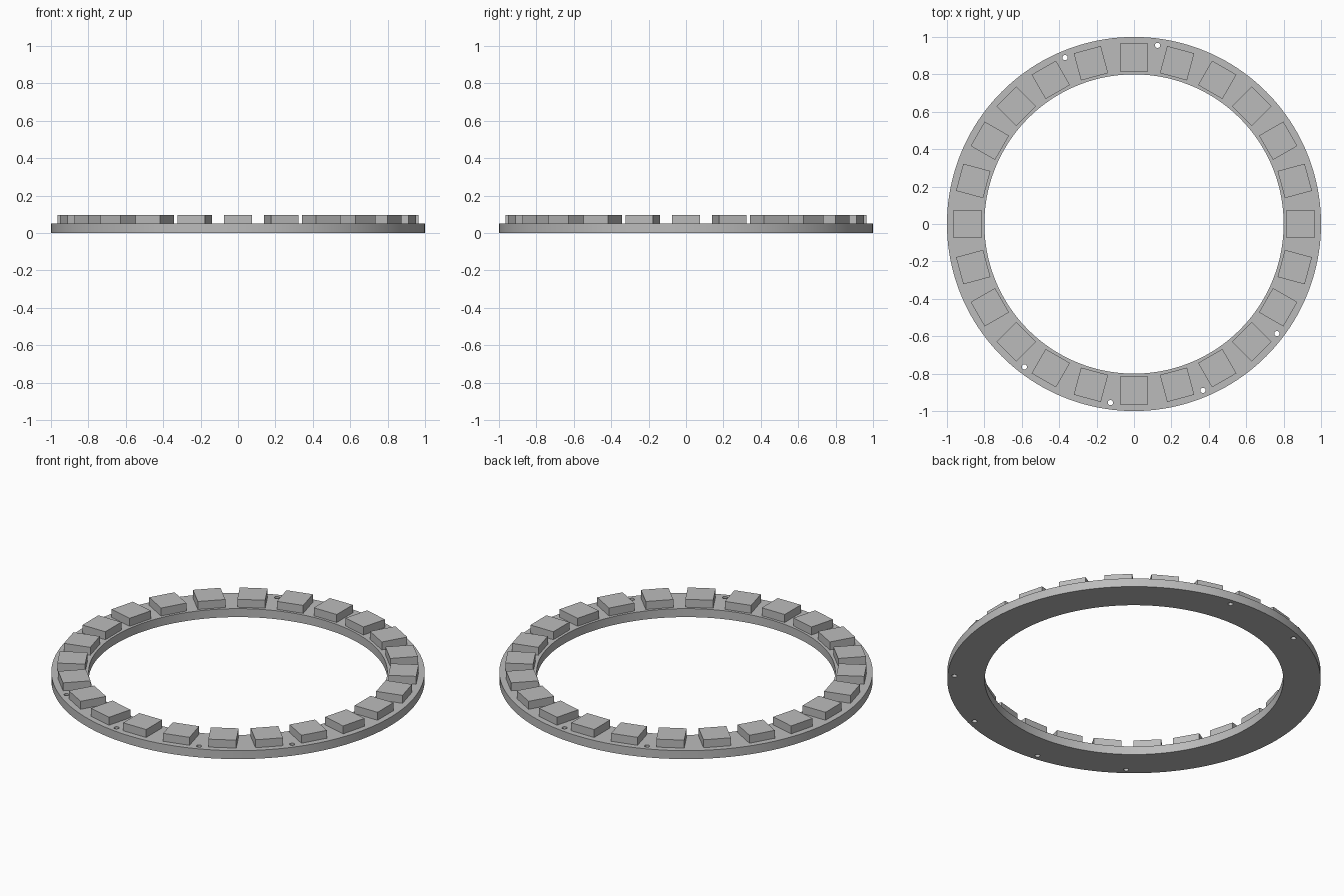
import bpy, bmesh
from math import radians, sin, cos, tau

cube = bpy.data.objects.get("Cube")
if cube:
    bpy.data.objects.remove(cube, do_unlink=True)

RING_HEIGHT = 0.05
BLOCK_SIZE, BLOCK_HEIGHT, BLOCK_RADIUS = 0.15, 0.047, 0.89
HOLE_RADIUS, HOLE_ORBIT = 0.014, 0.963
HOLE_ANGLES = (82.5, 112.5, 232.5, 262.5, 292.5, 322.5)

grey = bpy.data.materials.new("plain grey")
grey.use_nodes = True
colour = (0.5, 0.5, 0.5, 1)
grey.diffuse_color = colour
grey.node_tree.nodes["Principled BSDF"].inputs["Base Color"].default_value = colour


def add_circle(curve, radius, sides, cx=0, cy=0):
    spline = curve.splines.new("POLY")
    spline.points.add(sides - 1)
    for i, point in enumerate(spline.points):
        a = tau * i / sides
        point.co = (cx + radius * cos(a), cy + radius * sin(a), 0, 1)
    spline.use_cyclic_u = True


# Flat ring with pin holes, filled from circles and extruded
outline = bpy.data.curves.new("ring_base", "CURVE")
outline.dimensions = "2D"
outline.fill_mode = "BOTH"
outline.extrude = RING_HEIGHT / 2
add_circle(outline, 1.0, 160)
add_circle(outline, 0.8, 160)
for angle in HOLE_ANGLES:
    a = radians(angle)
    add_circle(outline, HOLE_RADIUS, 24, HOLE_ORBIT * cos(a), HOLE_ORBIT * sin(a))

ring = bpy.data.objects.new("ring_base", outline)
bpy.context.collection.objects.link(ring)
ring.location.z = RING_HEIGHT / 2
bpy.ops.object.select_all(action="DESELECT")
ring.select_set(True)
bpy.context.view_layer.objects.active = ring
bpy.ops.object.convert(target="MESH")
ring = bpy.context.object

# Weld caps to walls so the solid is closed
bm = bmesh.new()
bm.from_mesh(ring.data)
bmesh.ops.remove_doubles(bm, verts=bm.verts, dist=0.0001)
bmesh.ops.recalc_face_normals(bm, faces=bm.faces)
bm.to_mesh(ring.data)
bm.free()
ring.data.materials.clear()
ring.data.materials.append(grey)
bpy.ops.object.shade_smooth_by_angle(angle=radians(30))

# Square blocks evenly spaced around the ring, sharing one mesh
block_mesh = bpy.data.meshes.new("block")
bm = bmesh.new()
bmesh.ops.create_cube(bm, size=1)
bmesh.ops.scale(bm, vec=(BLOCK_SIZE, BLOCK_SIZE, BLOCK_HEIGHT), verts=bm.verts)
bm.to_mesh(block_mesh)
bm.free()
block_mesh.materials.append(grey)
for i in range(24):
    a = tau * i / 24
    block = bpy.data.objects.new(f"block_{i + 1}", block_mesh)
    block.location = (BLOCK_RADIUS * cos(a), BLOCK_RADIUS * sin(a),
                      RING_HEIGHT + BLOCK_HEIGHT / 2)
    block.rotation_euler.z = a
    bpy.context.collection.objects.link(block)
